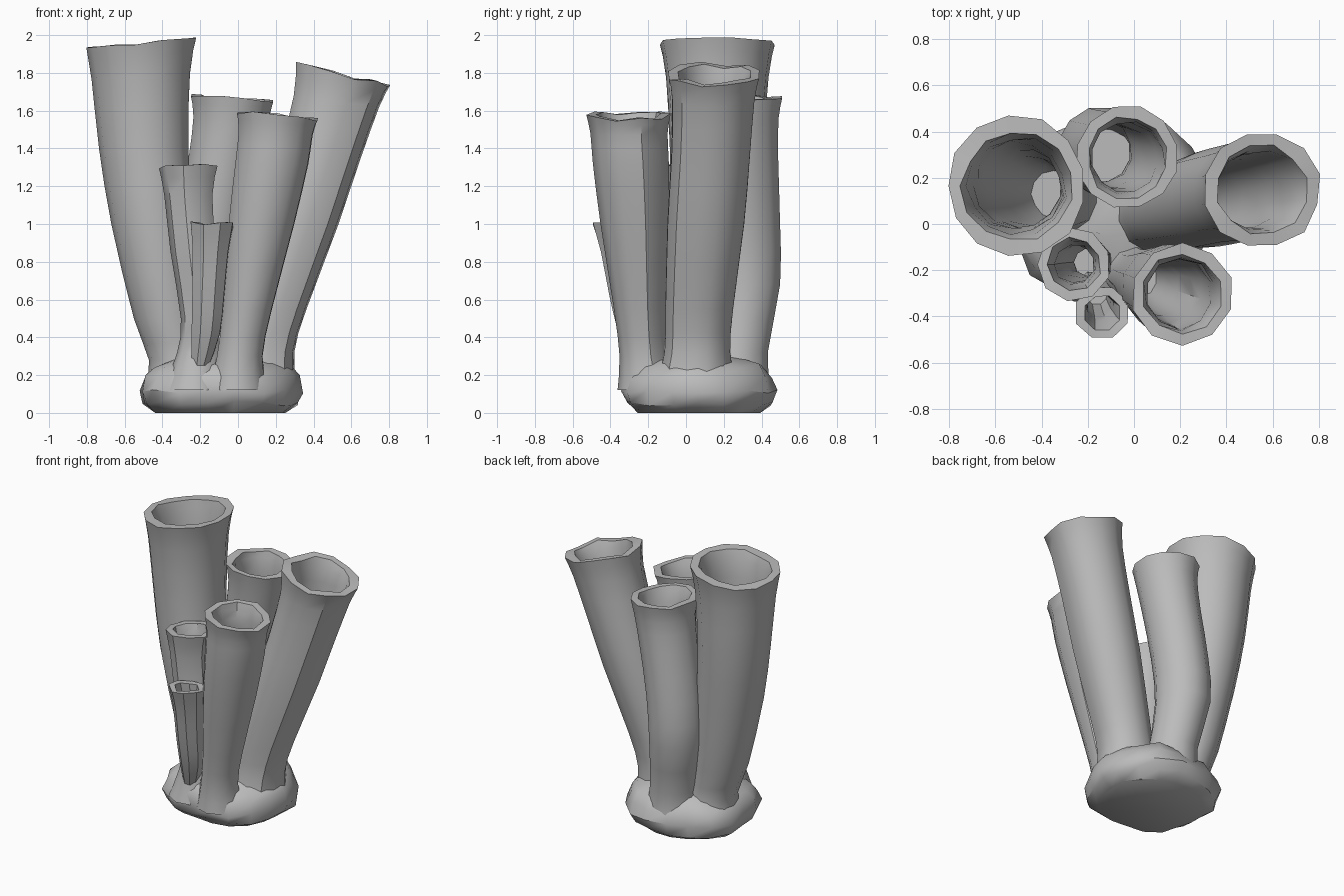
import bpy, bmesh, math, random
from mathutils import Vector

if "Cube" in bpy.data.objects:
    bpy.data.objects.remove(bpy.data.objects["Cube"])

random.seed(4)
mat = bpy.data.materials.new("sponge grey")
mat.diffuse_color = (0.5, 0.5, 0.5, 1)
mat.use_nodes = True
mat.node_tree.nodes["Principled BSDF"].inputs["Base Color"].default_value = mat.diffuse_color


def finish(name, bm):
    bmesh.ops.recalc_face_normals(bm, faces=bm.faces[:])
    me = bpy.data.meshes.new(name)
    bm.to_mesh(me)
    bm.free()
    ob = bpy.data.objects.new(name, me)
    bpy.context.collection.objects.link(ob)
    me.materials.append(mat)
    bpy.ops.object.select_all(action='DESELECT')
    ob.select_set(True)
    bpy.context.view_layer.objects.active = ob
    bpy.ops.object.shade_smooth_by_angle(angle=math.radians(40))


def bridge(bm, rings):
    n = len(rings[0])
    for a, b in zip(rings, rings[1:]):
        for i in range(n):
            j = (i + 1) % n
            bm.faces.new((a[i], a[j], b[j], b[i]))


def spline(pts, t):
    # Catmull-Rom through (x, y, z, radius) stations
    k = min(int(t), len(pts) - 2)
    f = t - k
    p = [Vector(pts[max(0, min(len(pts) - 1, k + d))]) for d in (-1, 0, 1, 2)]
    return (p[1] * 2 + (p[2] - p[0]) * f
            + (p[0] * 2 - p[1] * 5 + p[2] * 4 - p[3]) * f * f
            + (p[1] * 3 - p[0] - p[2] * 3 + p[3]) * f ** 3) / 2


def tube(name, pts, sides, wall, tilt):
    bm = bmesh.new()
    steps = 2 * (len(pts) - 1)
    stations = [spline(pts, i / 2) for i in range(steps + 1)]
    rim_noise = [random.uniform(-0.012, 0.012) for _ in range(sides)]
    wob = [random.uniform(0.97, 1.025) for _ in range(sides)]

    def ring(i, inset):
        x, y, z, r = stations[i]
        top = max(0, (i / steps - 0.6) / 0.4)
        vs = []
        for s in range(sides):
            a = 2 * math.pi * (s + 0.5) / sides
            rr = max(0.015, r - inset) * (wob[s] if inset == 0 else random.uniform(0.95, 1.05))
            dx = rr * math.cos(a)
            dz = tilt * dx * top + (rim_noise[s] if i == steps else 0)
            vs.append(bm.verts.new((x + dx, y + rr * math.sin(a), z + dz)))
        return vs

    # outer skin up to the rim, then the hollow going back down
    rings = [ring(i, 0) for i in range(steps + 1)]
    rings += [ring(i, wall) for i in range(steps, 2, -1)]
    bridge(bm, rings)
    bm.faces.new(rings[0])
    bm.faces.new(rings[-1])
    finish(name, bm)


tube("tall_left_tube", [(-0.29, 0.13, 0.12, 0.2), (-0.31, 0.13, 0.28, 0.165), (-0.37, 0.13, 0.5, 0.185),
     (-0.45, 0.14, 1.0, 0.225), (-0.495, 0.16, 1.4, 0.245), (-0.51, 0.165, 1.78, 0.27),
     (-0.507, 0.165, 1.96, 0.302)], 13, 0.065, 0.12)
tube("right_tube", [(0.08, 0.05, 0.1, 0.23), (0.115, 0.06, 0.32, 0.185), (0.175, 0.07, 0.55, 0.19),
     (0.32, 0.105, 1.0, 0.215), (0.43, 0.13, 1.35, 0.22), (0.52, 0.145, 1.65, 0.23),
     (0.555, 0.148, 1.79, 0.254)], 12, 0.06, -0.23)
tube("back_tube", [(-0.09, 0.25, 0.1, 0.2), (-0.1, 0.27, 0.32, 0.165), (-0.15, 0.315, 0.68, 0.185),
     (-0.13, 0.31, 1.0, 0.19), (-0.07, 0.295, 1.35, 0.195), (-0.035, 0.287, 1.56, 0.205),
     (-0.03, 0.287, 1.665, 0.224)], 12, 0.05, -0.06)
tube("front_right_tube", [(0.0, -0.2, 0.12, 0.16), (0.01, -0.225, 0.3, 0.125), (0.05, -0.245, 0.55, 0.135),
     (0.125, -0.27, 1.0, 0.18), (0.18, -0.29, 1.32, 0.2), (0.2, -0.3, 1.48, 0.203),
     (0.21, -0.302, 1.575, 0.222)], 10, 0.05, -0.09)
tube("small_tube", [(-0.23, -0.17, 0.12, 0.17), (-0.21, -0.17, 0.32, 0.115), (-0.2, -0.165, 0.5, 0.105),
     (-0.235, -0.17, 0.85, 0.125), (-0.26, -0.175, 1.15, 0.133), (-0.26, -0.175, 1.305, 0.162)],
     9, 0.045, 0.02)
tube("smallest_tube", [(-0.2, -0.25, 0.25, 0.05), (-0.17, -0.285, 0.42, 0.08), (-0.157, -0.325, 0.62, 0.09),
     (-0.145, -0.36, 0.85, 0.1), (-0.137, -0.385, 1.0, 0.12)], 8, 0.04, -0.02)

# lumpy foot joining all tubes
bm = bmesh.new()
N = 18
rings = []
for z, s in ((0, 0.8), (0.05, 0.95), (0.11, 1.0), (0.19, 0.94), (0.25, 0.84), (0.29, 0.6), (0.32, 0.3)):
    vs = []
    for i in range(N):
        a = 2 * math.pi * i / N
        c, d = math.cos(a), math.sin(a)
        k = s * (abs(c) ** 2.4 + abs(d) ** 2.4) ** (-1 / 2.4)
        k *= 1 + 0.035 * math.sin(5 * a + 9 * z) + random.uniform(-0.02, 0.02)
        h = 0 if z == 0 else random.uniform(-0.015, 0.015)
        vs.append(bm.verts.new((-0.09 + 0.43 * k * c, 0.065 + 0.405 * k * d, z + h)))
    rings.append(vs)
bridge(bm, rings)
bm.faces.new(rings[0])
bm.faces.new(rings[-1])
finish("foot", bm)
